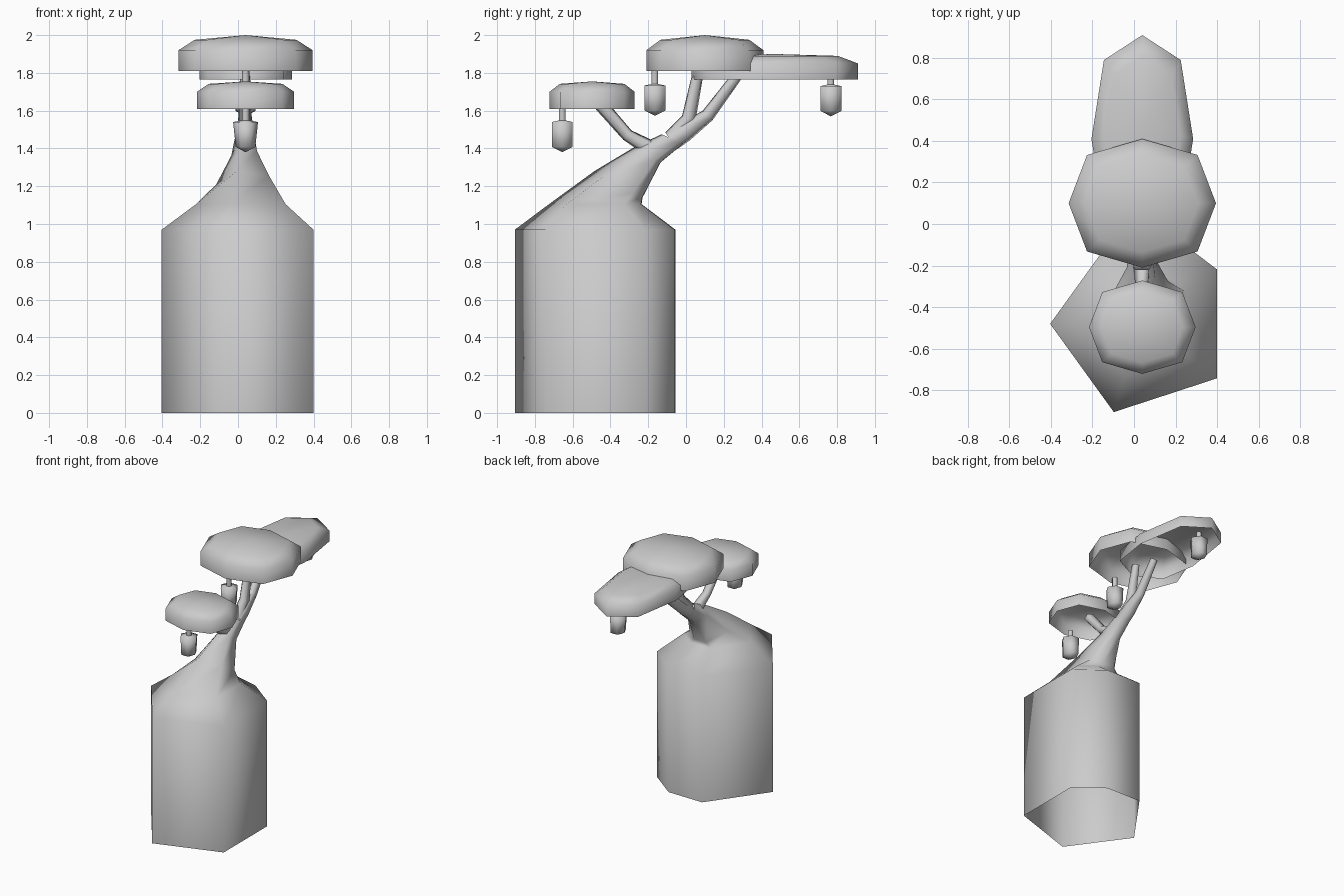
import bpy, math
from mathutils import Vector

if "Cube" in bpy.data.objects:
    bpy.data.objects.remove(bpy.data.objects["Cube"])

CX = 0.04  # all parts share this centre line
TRUNK = [math.radians(a) for a in (36, 70, 108, 180, 252, 324)]
FIVE = [math.radians(36 + 72 * i) for i in range(5)]
SIX = [math.radians(60 * i) for i in range(6)]


def loft(name, rings, cap_start=False, cap_end=False, angle=85):
    """Skin a list of equal-length rings; a one-point ring closes to a tip."""
    verts, faces, ids = [], [], []
    for ring in rings:
        ids.append(list(range(len(verts), len(verts) + len(ring))))
        verts += [tuple(p) for p in ring]
    for a, b in zip(ids, ids[1:]):
        n = max(len(a), len(b))
        for i in range(n):
            j = (i + 1) % n
            if len(a) == 1:
                faces.append((a[0], b[j], b[i]))
            elif len(b) == 1:
                faces.append((a[i], a[j], b[0]))
            else:
                faces.append((a[i], a[j], b[j], b[i]))
    if cap_start:
        faces.append(ids[0][::-1])
    if cap_end:
        faces.append(ids[-1])
    mesh = bpy.data.meshes.new(name)
    mesh.from_pydata(verts, [], faces)
    ob = bpy.data.objects.new(name, mesh)
    bpy.context.collection.objects.link(ob)
    bpy.ops.object.select_all(action='DESELECT')
    bpy.context.view_layer.objects.active = ob
    ob.select_set(True)
    bpy.ops.object.shade_smooth_by_angle(angle=math.radians(angle))
    return ob


def level(angles, cy, z, rx, ry):
    return [(CX + rx * math.cos(a), cy + ry * math.sin(a), z) for a in angles]


def tilted(angles, back, front, rx):
    """Ring whose back and front extremes are given as (y, z)."""
    b, f = Vector(back), Vector(front)
    mid, half = (b + f) / 2, (b - f) / 2
    pts = []
    for a in angles:
        s = math.sin(a) / 0.951
        pts.append((CX + rx * math.cos(a), mid.x + half.x * s, mid.y + half.y * s))
    return pts


def tube(name, path):
    """Five-sided tapering branch along (y, z, radius) points."""
    rings = []
    for i, (y, z, r) in enumerate(path):
        p, q = path[max(i - 1, 0)], path[min(i + 1, len(path) - 1)]
        d = Vector((q[0] - p[0], q[1] - p[1])).normalized()
        n = Vector((d.y, -d.x)) * r
        rings.append(tilted(FIVE, (y + n.x, z + n.y), (y - n.x, z - n.y), r))
    return loft(name, rings)


# six-sided trunk, open underneath, leaning into the fork
loft("trunk", [
    level(TRUNK, -0.481, 0, 0.444, 0.447),
    level(TRUNK, -0.481, 0.97, 0.444, 0.447),
    tilted(TRUNK, (-0.235, 1.105), (-0.725, 1.105), 0.262),
    tilted(TRUNK, (-0.23, 1.14), (-0.485, 1.28), 0.155),
    tilted(TRUNK, (-0.135, 1.325), (-0.285, 1.4), 0.075),
    tilted(TRUNK, (-0.015, 1.425), (-0.13, 1.475), 0.058),
])

# branches
tube("back_branch", [(-0.08, 1.44, 0.055), (-0.01, 1.485, 0.052),
                     (0.115, 1.575, 0.036), (0.275, 1.79, 0.028)])
tube("middle_branch", [(-0.07, 1.455, 0.05), (0.015, 1.56, 0.038), (0.07, 1.83, 0.028)])
tube("front_branch", [(-0.17, 1.39, 0.045), (-0.31, 1.47, 0.033), (-0.45, 1.63, 0.036)])


# canopies: octagonal shells, open underneath
def canopy(name, outline, cy, z0, z1, z2, z3):
    rim = lambda z, k: [(CX + x * k, cy + y * k, z) for x, y in outline]
    return loft(name, [rim(z0, 1), rim(z1, 1), rim(z2, 0.76), [(CX, cy, z3)]])


def octagon(rx, ry):
    d = 0.75
    return [(rx, 0), (rx * d, ry * d), (0, ry), (-rx * d, ry * d),
            (-rx, 0), (-rx * d, -ry * d), (0, -ry), (rx * d, -ry * d)]


canopy("main_canopy", octagon(0.355, 0.31), 0.10, 1.81, 1.92, 1.975, 2.0)
canopy("front_canopy", octagon(0.257, 0.225), -0.497, 1.61, 1.70, 1.742, 1.755)
canopy("back_canopy", [(0.245, -0.06), (0.185, 0.32), (0, 0.44), (-0.185, 0.32),
                       (-0.245, -0.06), (-0.2, -0.34), (0, -0.44), (0.2, -0.34)],
       0.47, 1.765, 1.85, 1.89, 1.90)

# hanging fruit with stems
for label, y, z, top in (("front", -0.655, 1.38, 1.61), ("middle", -0.165, 1.573, 1.83),
                         ("back", 0.767, 1.57, 1.79)):
    loft(label + "_fruit", [
        [(CX, y, z)],
        level(SIX, y, z + 0.028, 0.052, 0.064),
        level(SIX, y, z + 0.16, 0.066, 0.064),
        [(CX, y, z + 0.172)],
    ])
    loft(label + "_stem", [level(SIX, y, z + 0.15, 0.02, 0.02),
                           level(SIX, y, top, 0.02, 0.02)])
